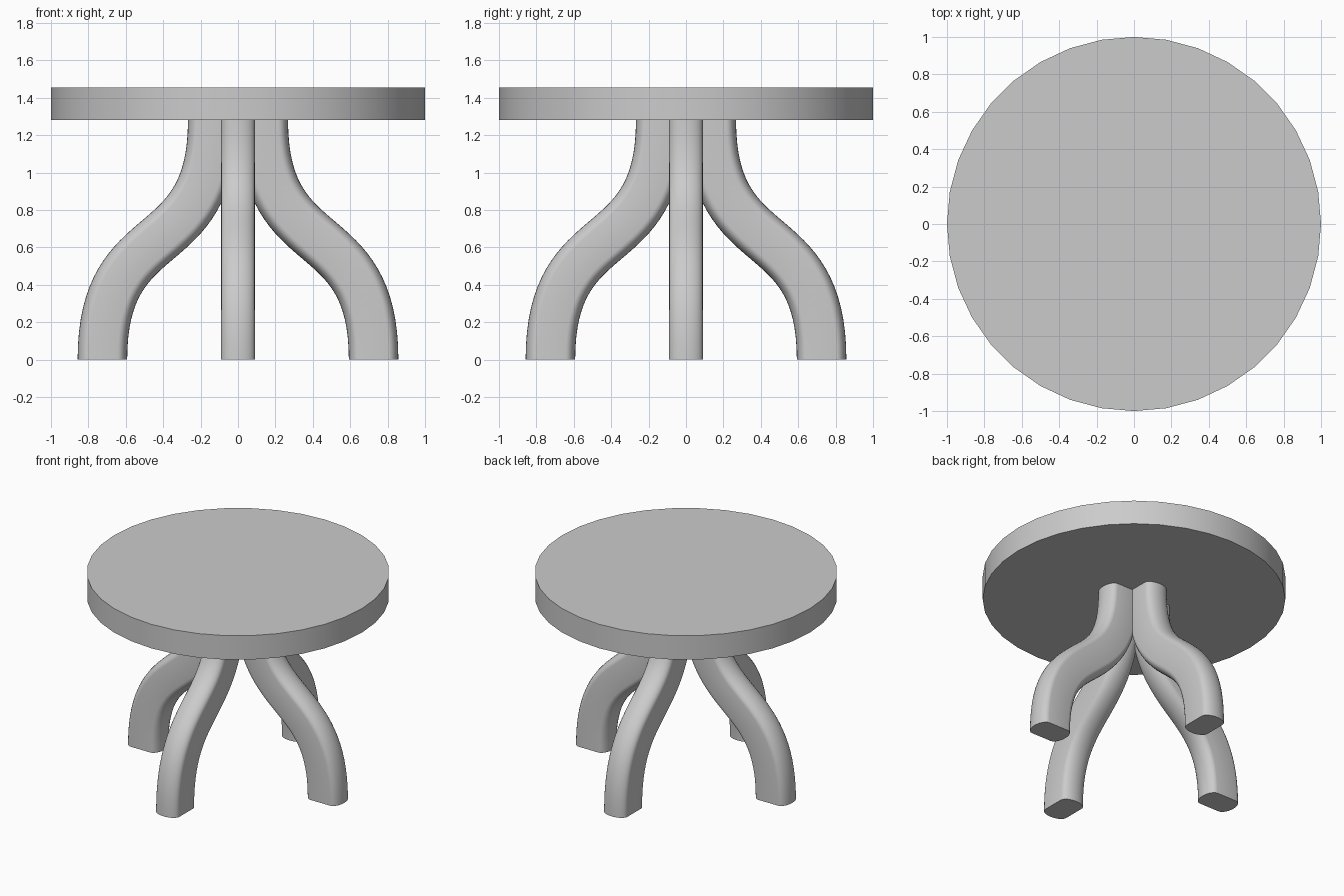
import bpy, bmesh
from math import sin, cos, pi, radians
from mathutils import Vector, Matrix, geometry

if "Cube" in bpy.data.objects:
    bpy.data.objects.remove(bpy.data.objects["Cube"])

TOP_Z, BOARD_Z = 1.28, 1.455
HALF_W, HALF_D, BULGE = 0.09, 0.1325, 0.052


def smooth(obj):
    bpy.ops.object.select_all(action='DESELECT')
    obj.select_set(True)
    bpy.context.view_layer.objects.active = obj
    bpy.ops.object.shade_smooth_by_angle(angle=radians(35))


# Round table top
bpy.ops.mesh.primitive_cylinder_add(vertices=36, radius=1, depth=BOARD_Z - TOP_Z,
                                    location=(0, 0, (TOP_Z + BOARD_Z) / 2))
bpy.context.object.name = "table_top"
smooth(bpy.context.object)

# Leg cross-section: flat sides with elliptical inner and outer ends
section = []
for end in (1, -1):
    for i in range(13):
        a = -pi / 2 + pi * i / 12
        section.append((end * (HALF_D - BULGE + BULGE * cos(a)), end * HALF_W * sin(a)))

# S-shaped centre line from foot to table top
H = 0.78
path = geometry.interpolate_bezier(Vector((0.725, 0, 0)), Vector((0.725, 0, H)),
                                   Vector((0.135, 0, TOP_Z - H)), Vector((0.135, 0, TOP_Z)), 33)


def make_leg(name, angle):
    bm = bmesh.new()
    rings = []
    for i, p in enumerate(path):
        if i in (0, len(path) - 1):
            t = Vector((0, 0, 1))
        else:
            t = (path[i + 1] - path[i - 1]).normalized()
        out = Vector((t.z, 0, -t.x))
        rings.append([bm.verts.new(p + out * u + Vector((0, v, 0))) for u, v in section])
    n = len(section)
    for a, b in zip(rings, rings[1:]):
        for j in range(n):
            k = (j + 1) % n
            bm.faces.new((a[j], a[k], b[k], b[j]))
    bm.faces.new(rings[0][::-1])
    bm.faces.new(rings[-1])
    bmesh.ops.recalc_face_normals(bm, faces=bm.faces[:])
    bm.transform(Matrix.Rotation(angle, 4, 'Z'))
    mesh = bpy.data.meshes.new(name)
    bm.to_mesh(mesh)
    bm.free()
    obj = bpy.data.objects.new(name, mesh)
    bpy.context.collection.objects.link(obj)
    smooth(obj)


# Four legs around the centre
for i, side in enumerate(("right", "back", "left", "front")):
    make_leg(side + "_leg", i * pi / 2)
